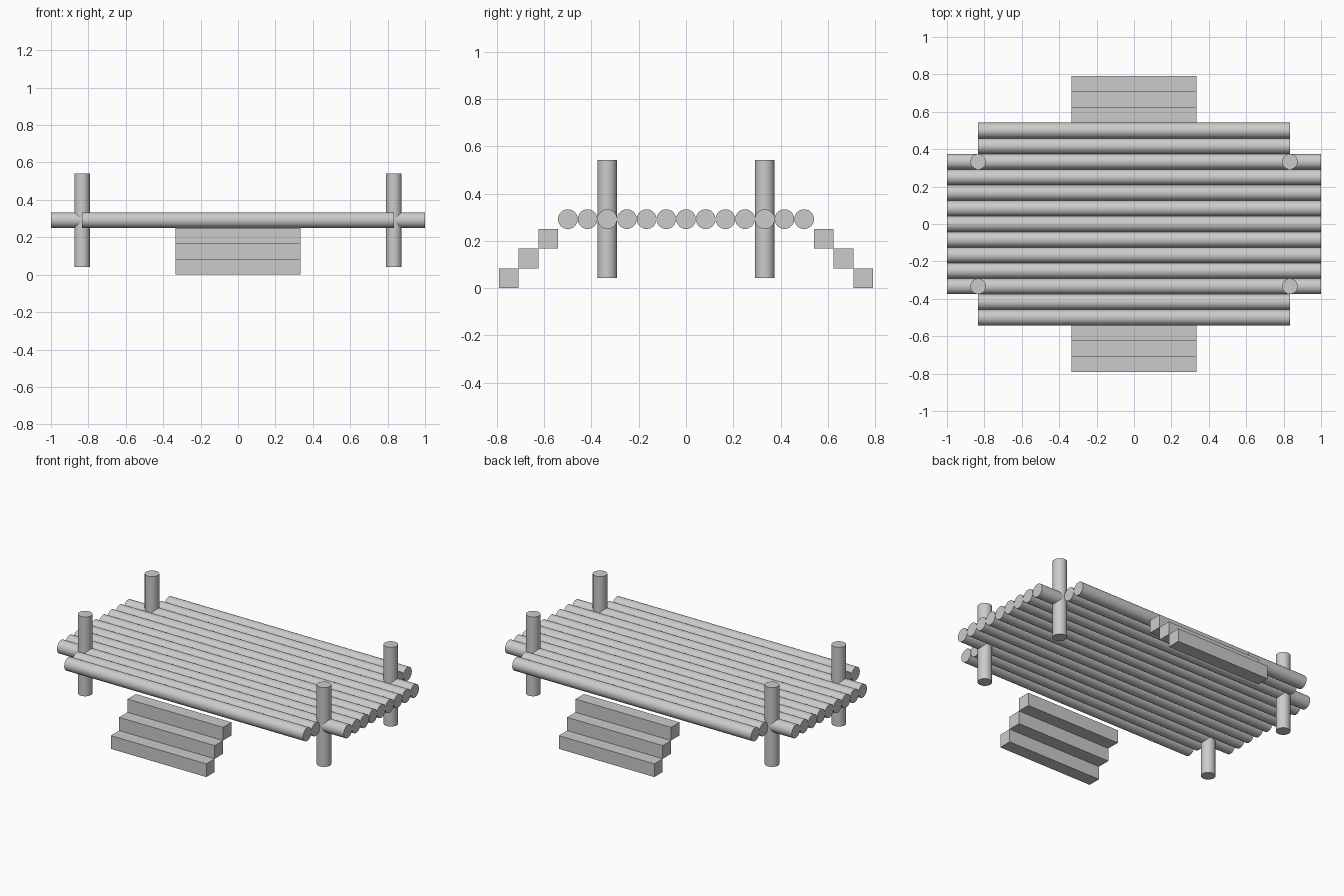
import bpy
import math

if "Cube" in bpy.data.objects:
    bpy.data.objects.remove(bpy.data.objects["Cube"])

U = 1 / 12          # log diameter, the basic unit of the model
DECK_Z = 3.5 * U    # height of the log centres


def log(name, loc, length, rot=(0, 0, 0)):
    bpy.ops.mesh.primitive_cylinder_add(vertices=32, radius=U / 2, depth=length,
                                        location=loc, rotation=rot)
    bpy.context.object.name = name
    bpy.ops.object.shade_smooth_by_angle(angle=math.radians(40))


def step(name, y, z):
    bpy.ops.mesh.primitive_cube_add(size=1, location=(0, y, z))
    ob = bpy.context.object
    ob.name = name
    ob.scale = (8 * U, U, U)


# Deck logs: the two outermost on each side are shorter
for i in range(-6, 7):
    length = 2.0 if abs(i) <= 4 else 20 * U
    log(f"deck_log_{i + 7}", (0, i * U, DECK_Z), length, (0, math.pi / 2, 0))

for sy, side in ((-1, "front"), (1, "back")):
    # Corner posts
    for sx, end in ((-1, "left"), (1, "right")):
        log(f"{side}_{end}_post", (sx * 10 * U, sy * 4 * U, DECK_Z), 6 * U)
    # Stairs
    for k in range(3):
        step(f"{side}_step_{k + 1}", sy * (9 - k) * U, (k + 0.5) * U)
